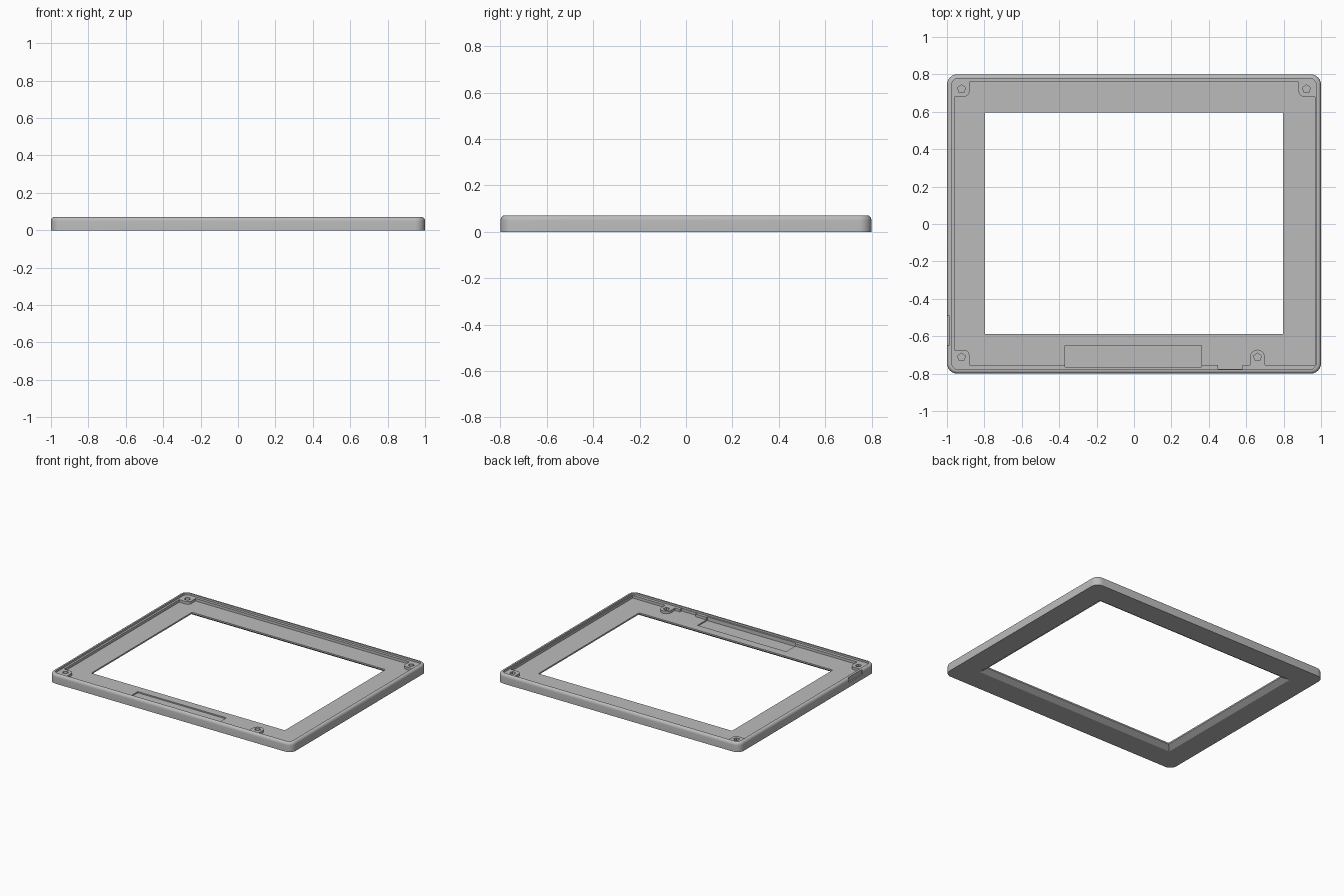
import bpy, bmesh
from math import pi, sin, cos, radians

if "Cube" in bpy.data.objects:
    bpy.data.objects.remove(bpy.data.objects["Cube"], do_unlink=True)

grey = bpy.data.materials.new("plain_grey")
grey.use_nodes = True
grey.diffuse_color = (0.5, 0.5, 0.5, 1)
grey.node_tree.nodes["Principled BSDF"].inputs["Base Color"].default_value = (0.5, 0.5, 0.5, 1)

HEIGHT, LEDGE, FLOOR = 0.07, 0.056, 0.037
ABOVE = 0.1


def arc(cx, cy, r, start, end, steps=6):
    """Points on an arc, angles in degrees."""
    angles = [radians(start + (end - start) * i / steps) for i in range(steps + 1)]
    return [(cx + r * cos(a), cy + r * sin(a)) for a in angles]


def rounded_rect(hx, hy, r):
    pts = []
    for i, (sx, sy) in enumerate([(1, 1), (-1, 1), (-1, -1), (1, -1)]):
        pts += arc(sx * (hx - r), sy * (hy - r), r, 90 * i, 90 * i + 90)
    return pts


def rect(x0, x1, y0, y1):
    return [(x0, y0), (x1, y0), (x1, y1), (x0, y1)]


def loft(name, layers):
    """Closed solid through stacked outlines, each given as (points, z)."""
    bm = bmesh.new()
    rings = [[bm.verts.new((x, y, z)) for x, y in pts] for pts, z in layers]
    n = len(rings[0])
    for low, high in zip(rings, rings[1:]):
        for i in range(n):
            j = (i + 1) % n
            bm.faces.new((low[i], low[j], high[j], high[i]))
    bm.faces.new(rings[0][::-1])
    bm.faces.new(rings[-1])
    bmesh.ops.recalc_face_normals(bm, faces=bm.faces)
    mesh = bpy.data.meshes.new(name)
    bm.to_mesh(mesh)
    bm.free()
    obj = bpy.data.objects.new(name, mesh)
    bpy.context.collection.objects.link(obj)
    mesh.materials.append(grey)
    return obj


def cut(target, layers):
    """Subtract a lofted solid and remove the cutter."""
    cutter = loft("cutter", layers)
    cutter.hide_render = True
    mod = target.modifiers.new("cut", 'BOOLEAN')
    mod.operation, mod.solver, mod.object = 'DIFFERENCE', 'EXACT', cutter
    bpy.context.view_layer.objects.active = target
    bpy.ops.object.modifier_apply(modifier=mod.name)
    bpy.data.objects.remove(cutter, do_unlink=True)


# Outer shell with a rounded upper edge
layers = [(rounded_rect(1, 0.8, 0.055), 0)]
for i in range(6):
    a = i / 5 * pi / 2
    inset = 0.016 * (1 - cos(a))
    layers.append((rounded_rect(1 - inset, 0.8 - inset, 0.055 - inset),
                   HEIGHT - 0.022 * (1 - sin(a))))
frame = loft("bezel_frame", layers)

# Step inside the rim
rim = rounded_rect(0.975, 0.778, 0.035)
cut(frame, [(rim, LEDGE), (rim, ABOVE)])

# Floor cavity, leaving the ledge and screw bosses standing
floor = [(-0.37, -0.755), (-0.37, -0.765), (0.36, -0.765), (0.36, -0.755),
         (0.45, -0.755), (0.45, -0.775), (0.58, -0.775), (0.58, -0.755), (0.62, -0.755)]
floor += arc(0.66, -0.712, 0.04, 180, 0, 10)
floor += [(0.70, -0.755), (0.968, -0.755), (0.968, 0.68)]
floor += arc(0.91, 0.71, 0.03, 270, 180)
floor += [(0.88, 0.758), (-0.88, 0.758)]
floor += arc(-0.91, 0.71, 0.03, 0, -90)
floor += [(-0.96, 0.68), (-0.96, -0.673)]
floor += arc(-0.91, -0.703, 0.03, 90, 0)
floor += [(-0.88, -0.755)]
cut(frame, [(floor, FLOOR), (floor, ABOVE)])

# Shallow pocket in the floor along the front
pocket = rect(-0.37, 0.36, -0.765, -0.65)
cut(frame, [(pocket, FLOOR - 0.009), (pocket, ABOVE)])

# Window with a chamfer flaring towards the underside
cut(frame, [(rect(-0.85, 0.85, -0.64, 0.65), -0.01),
            (rect(-0.797, 0.797, -0.587, 0.597), 0.026),
            (rect(-0.797, 0.797, -0.587, 0.597), ABOVE)])

# Five-sided screw holes in the bosses
for x, y in [(-0.922, 0.722), (0.922, 0.722), (-0.922, -0.712), (0.66, -0.712)]:
    hole = arc(x, y, 0.022, 90, 378, 4)
    cut(frame, [(hole, 0.025), (hole, ABOVE)])

# Recess on the outside of the side wall
recess = rect(-1.05, -0.99, -0.65, -0.49)
cut(frame, [(recess, 0.035), (recess, ABOVE)])

bpy.ops.object.select_all(action='DESELECT')
frame.select_set(True)
bpy.context.view_layer.objects.active = frame
bpy.ops.object.shade_smooth_by_angle(angle=radians(30))
